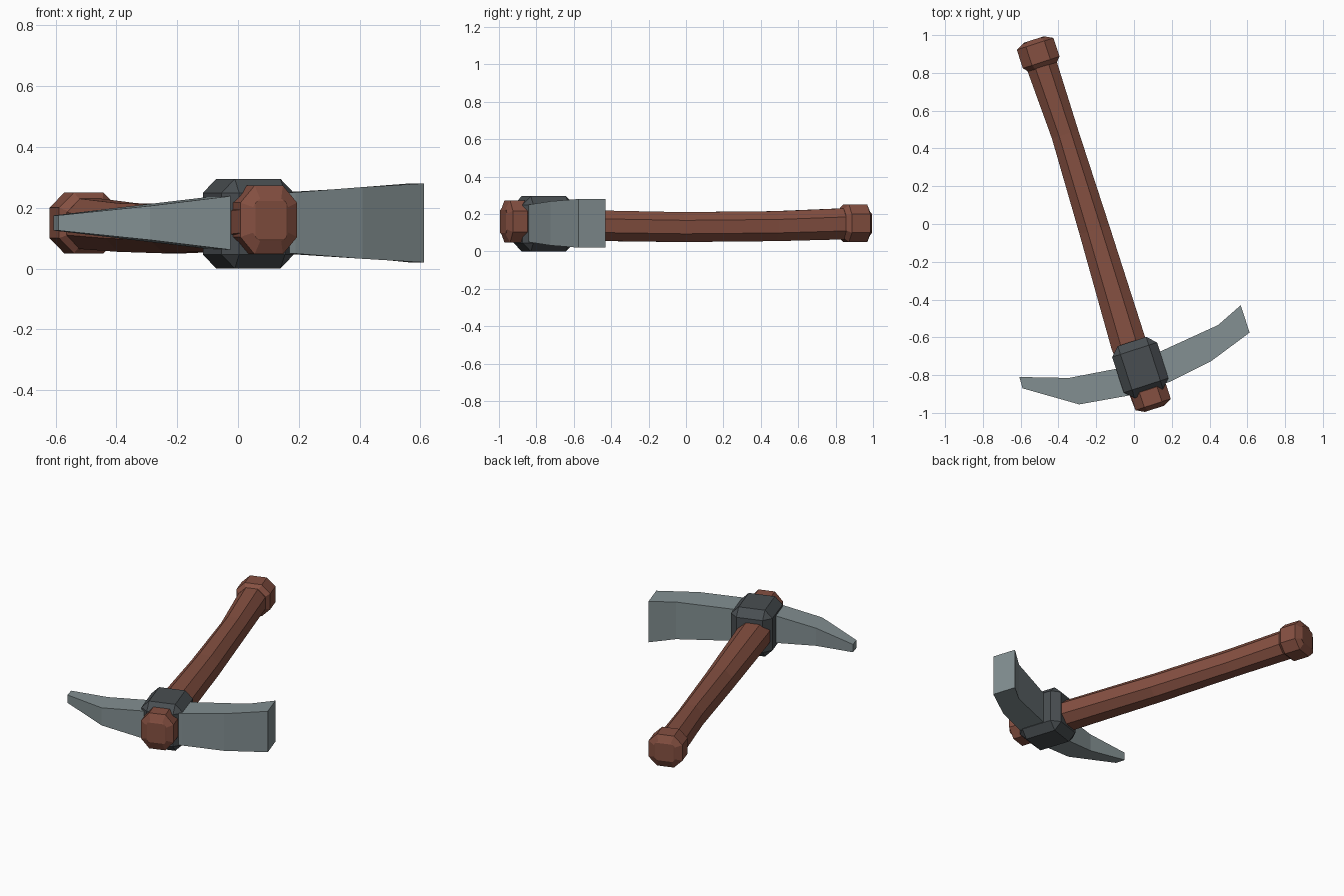
import bpy, bmesh, math
from mathutils import Vector, Matrix

cube = bpy.data.objects.get("Cube")
if cube:
    bpy.data.objects.remove(cube, do_unlink=True)


def material(name, rgb):
    m = bpy.data.materials.new(name)
    m.use_nodes = True
    m.diffuse_color = (*rgb, 1)
    bsdf = m.node_tree.nodes["Principled BSDF"]
    bsdf.inputs["Base Color"].default_value = (*rgb, 1)
    bsdf.inputs["Roughness"].default_value = 0.8
    return m


wood = material("reddish wood", (0.235, 0.08, 0.053))
steel = material("grey steel", (0.225, 0.275, 0.285))
iron = material("dark iron", (0.066, 0.076, 0.083))

TILT = math.radians(18)
ALONG = Vector((-math.sin(TILT), math.cos(TILT), 0))
ACROSS = Vector((math.cos(TILT), math.sin(TILT), 0))
UP = Vector((0, 0, 1))


def finish(name, bm, mat):
    bmesh.ops.recalc_face_normals(bm, faces=bm.faces)
    mesh = bpy.data.meshes.new(name)
    bm.to_mesh(mesh)
    bm.free()
    mesh.materials.append(mat)
    obj = bpy.data.objects.new(name, mesh)
    bpy.context.collection.objects.link(obj)
    return obj


def loft(name, rings, mat):
    """Skin a list of equal-sized rings and close both ends."""
    bm = bmesh.new()
    loops = [[bm.verts.new(p) for p in ring] for ring in rings]
    n = len(loops[0])
    for a, b in zip(loops, loops[1:]):
        for i in range(n):
            j = (i + 1) % n
            bm.faces.new((a[i], a[j], b[j], b[i]))
    bm.faces.new(loops[0])
    bm.faces.new(loops[-1])
    return finish(name, bm, mat)


def octagon(centre, half_w, half_h, corner=0.45):
    """Eight-sided ring across the handle; corner near 1 is almost square."""
    c = corner
    shape = [(1, -c), (1, c), (c, 1), (-c, 1), (-1, c), (-1, -c), (-c, -1), (c, -1)]
    return [Vector(centre) + ACROSS * half_w * a + UP * half_h * b for a, b in shape]


# Slightly bent octagonal handle: x, y, z, half width, half height
path = [
    (0.09, -0.95, 0.155, 0.09, 0.085),
    (-0.03, -0.63, 0.14, 0.094, 0.082),
    (-0.21, -0.03, 0.13, 0.082, 0.08),
    (-0.365, 0.475, 0.135, 0.073, 0.08),
    (-0.495, 0.86, 0.148, 0.082, 0.083),
]
loft("handle", [octagon(p[:3], *p[3:]) for p in path], wood)


# Faceted knobs on both handle ends
def knob(name, end, outward, half_w, half_h, depth):
    # offset along the handle, scale, corner shape
    steps = [(0.012, 0.55, 0.9), (0.008, 0.62, 0.6), (-0.012, 1, 0.5),
             (0.025 - depth, 1, 0.5), (-depth, 0.78, 0.5)]
    loft(name, [octagon(Vector(end) + ALONG * outward * d, half_w * s, half_h * s, c)
                for d, s, c in steps], wood)


knob("grip_knob", (-0.527, 0.965, 0.15), 1, 0.102, 0.1, 0.14)
knob("head_knob", (0.105, -0.967, 0.16), -1, 0.098, 0.113, 0.12)

# Bevelled iron collar holding the head
bm = bmesh.new()
bmesh.ops.create_cube(bm, size=1)
bmesh.ops.scale(bm, vec=(0.25, 0.29, 0.295), verts=bm.verts)
bmesh.ops.bevel(bm, geom=bm.edges[:], offset=0.046, segments=1,
                affect='EDGES', profile=0.5)
bmesh.ops.transform(bm, verts=bm.verts, matrix=Matrix.Translation((0.034, -0.76, 0.1475))
                    @ Matrix.Rotation(TILT, 4, 'Z'))
finish("collar", bm, iron)

# Curved head, pick to adze: back x, back y, front x, front y, half height
sections = [
    (-0.607, -0.81, -0.59, -0.87, 0.025),
    (-0.345, -0.815, -0.29, -0.955, 0.056),
    (-0.06, -0.76, -0.01, -0.905, 0.09),
    (0.15, -0.67, 0.19, -0.835, 0.101),
    (0.445, -0.535, 0.41, -0.725, 0.118),
    (0.565, -0.43, 0.612, -0.575, 0.13),
]
rings = []
for bx, by, fx, fy, h in sections:
    lo, hi = 0.15 - h, 0.15 + h
    rings.append([(bx, by, lo), (fx, fy, lo), (fx, fy, hi), (bx, by, hi)])
loft("pick_head", rings, steel)
